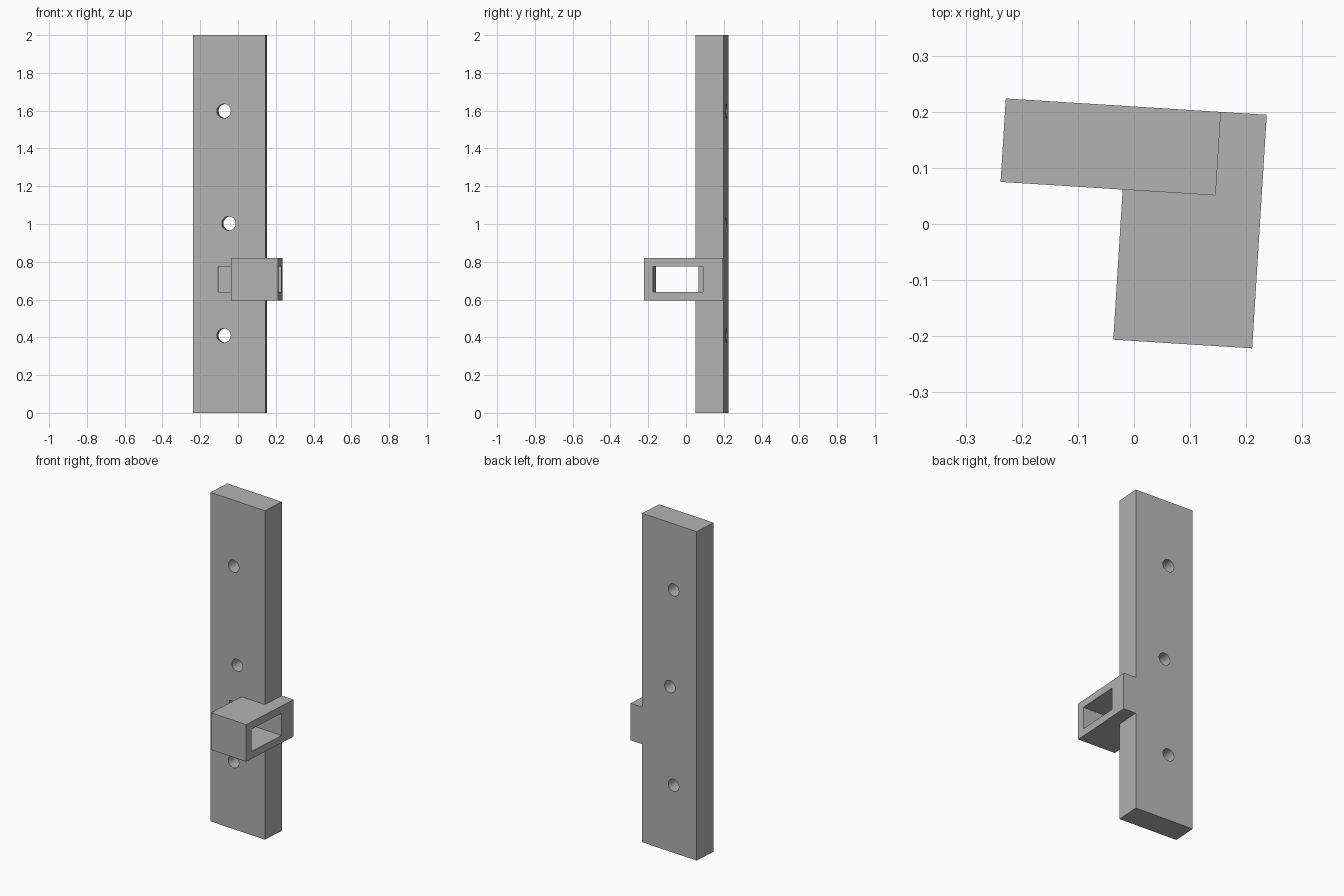
import bpy
import math
from mathutils import Matrix

if "Cube" in bpy.data.objects:
    bpy.data.objects.remove(bpy.data.objects["Cube"], do_unlink=True)

# The whole assembly is turned slightly about the vertical
TURN = Matrix.Rotation(math.radians(-3.58), 4, "Z")

grey = bpy.data.materials.new("plain grey")
grey.use_nodes = True
colour = (0.45, 0.45, 0.45, 1)
grey.diffuse_color = colour
grey.node_tree.nodes["Principled BSDF"].inputs["Base Color"].default_value = colour


def block(name, low, high):
    """Box between two opposite corners."""
    bpy.ops.mesh.primitive_cube_add(size=1)
    ob = bpy.context.object
    ob.name = name
    size = [b - a for a, b in zip(low, high)]
    mid = [(a + b) / 2 for a, b in zip(low, high)]
    ob.data.transform(Matrix.Translation(mid) @ Matrix.Diagonal((*size, 1)))
    ob.data.materials.append(grey)
    return ob


def hole(name, x, z):
    """Round cutter running front to back through the bar."""
    bpy.ops.mesh.primitive_cylinder_add(vertices=48, radius=0.037, depth=0.4)
    ob = bpy.context.object
    ob.name = name
    ob.data.transform(Matrix.Translation((x, 0.13, z)) @ Matrix.Rotation(math.pi / 2, 4, "X"))
    ob.data.materials.append(grey)
    return ob


def combine(target, tool, operation):
    mod = target.modifiers.new(tool.name, "BOOLEAN")
    mod.operation = operation
    mod.solver = "EXACT"
    mod.object = tool
    bpy.context.view_layer.objects.active = target
    bpy.ops.object.modifier_apply(modifier=mod.name)
    bpy.data.objects.remove(tool, do_unlink=True)


# Tall bar with a side bracket, flush at the back
bar = block("bar_with_bracket", (-0.242, 0.06, 0), (0.142, 0.209, 2))
bracket = block("bracket", (-0.024, -0.208, 0.596), (0.224, 0.209, 0.821))
combine(bar, bracket, "UNION")

# Rectangular slot through the bracket, ending as a shallow pocket in the bar
slot = block("slot", (-0.109, -0.161, 0.641), (0.4, 0.104, 0.776))
combine(bar, slot, "DIFFERENCE")

# Three screw holes, the middle one offset
for label, x, z in (("lower", -0.079, 0.41), ("middle", -0.053, 1.003), ("upper", -0.079, 1.598)):
    combine(bar, hole(label + "_hole", x, z), "DIFFERENCE")

bar.data.transform(TURN)
bpy.ops.object.select_all(action="DESELECT")
bar.select_set(True)
bpy.context.view_layer.objects.active = bar
bpy.ops.object.shade_smooth_by_angle(angle=math.radians(30))
